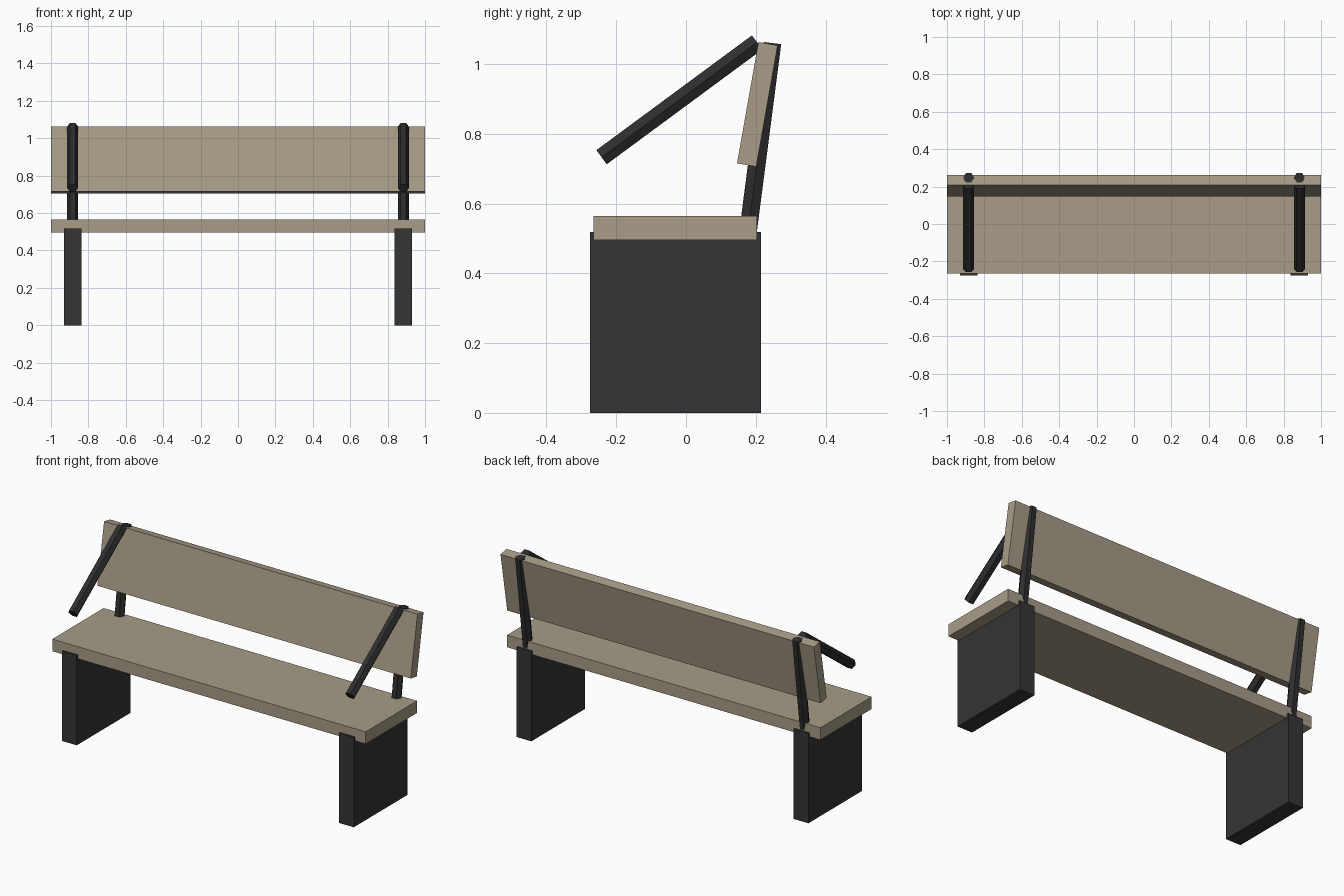
import bpy, bmesh, math
from mathutils import Matrix, Vector

if "Cube" in bpy.data.objects:
    bpy.data.objects.remove(bpy.data.objects["Cube"])


def material(name, rgb):
    m = bpy.data.materials.new(name)
    m.diffuse_color = (*rgb, 1.0)
    m.use_nodes = True
    m.node_tree.nodes["Principled BSDF"].inputs["Base Color"].default_value = m.diffuse_color
    return m


WOOD = material("weathered wood", (0.39, 0.335, 0.245))
LEG = material("dark grey legs", (0.035, 0.035, 0.035))
METAL = material("black metal bars", (0.027, 0.027, 0.028))


def add_object(name, bm, mat):
    mesh = bpy.data.meshes.new(name)
    bm.to_mesh(mesh)
    bm.free()
    mesh.materials.append(mat)
    obj = bpy.data.objects.new(name, mesh)
    bpy.context.collection.objects.link(obj)
    return obj


def box(name, center, size, mat, tilt=0.0):
    bm = bmesh.new()
    m = (Matrix.Translation(center) @ Matrix.Rotation(tilt, 4, 'X')
         @ Matrix.Diagonal((*size, 1.0)))
    bmesh.ops.create_cube(bm, size=1.0, matrix=m)
    return add_object(name, bm, mat)


def hex_bar(name, start, end, radius, mat):
    # Six-sided bar with corners pointing sideways along x
    a, b = Vector(start), Vector(end)
    d = b - a
    tilt = math.atan2(-d.y, d.z)
    bm = bmesh.new()
    bmesh.ops.create_cone(bm, cap_ends=True, segments=6, radius1=radius,
                          radius2=radius, depth=d.length)
    # put a corner on the x axis whatever the starting angle is
    v = bm.verts[:][0].co
    spin = Matrix.Rotation(-math.atan2(v.y, v.x), 4, 'Z')
    m = Matrix.Translation((a + b) / 2) @ Matrix.Rotation(tilt, 4, 'X') @ spin
    bmesh.ops.transform(bm, matrix=m, verts=bm.verts)
    return add_object(name, bm, mat)


# Seat and leaning backrest planks
box("seat", (0, -0.0305, 0.53), (2.0, 0.468, 0.07), WOOD)
box("backrest", (0, 0.2045, 0.8845), (2.0, 0.056, 0.353), WOOD,
    tilt=-math.radians(10))

# Leg slab, back post and sloping arm on each side
for side, s in (("left", -1), ("right", 1)):
    x = 0.884 * s
    box(side + "_leg", (x, -0.03, 0.259), (0.095, 0.49, 0.518), LEG)
    hex_bar(side + "_back_post", (x, 0.176, 0.505), (x, 0.248, 1.06),
            0.029, METAL)
    hex_bar(side + "_arm", (x, -0.242, 0.733), (x, 0.204, 1.062),
            0.029, METAL)
